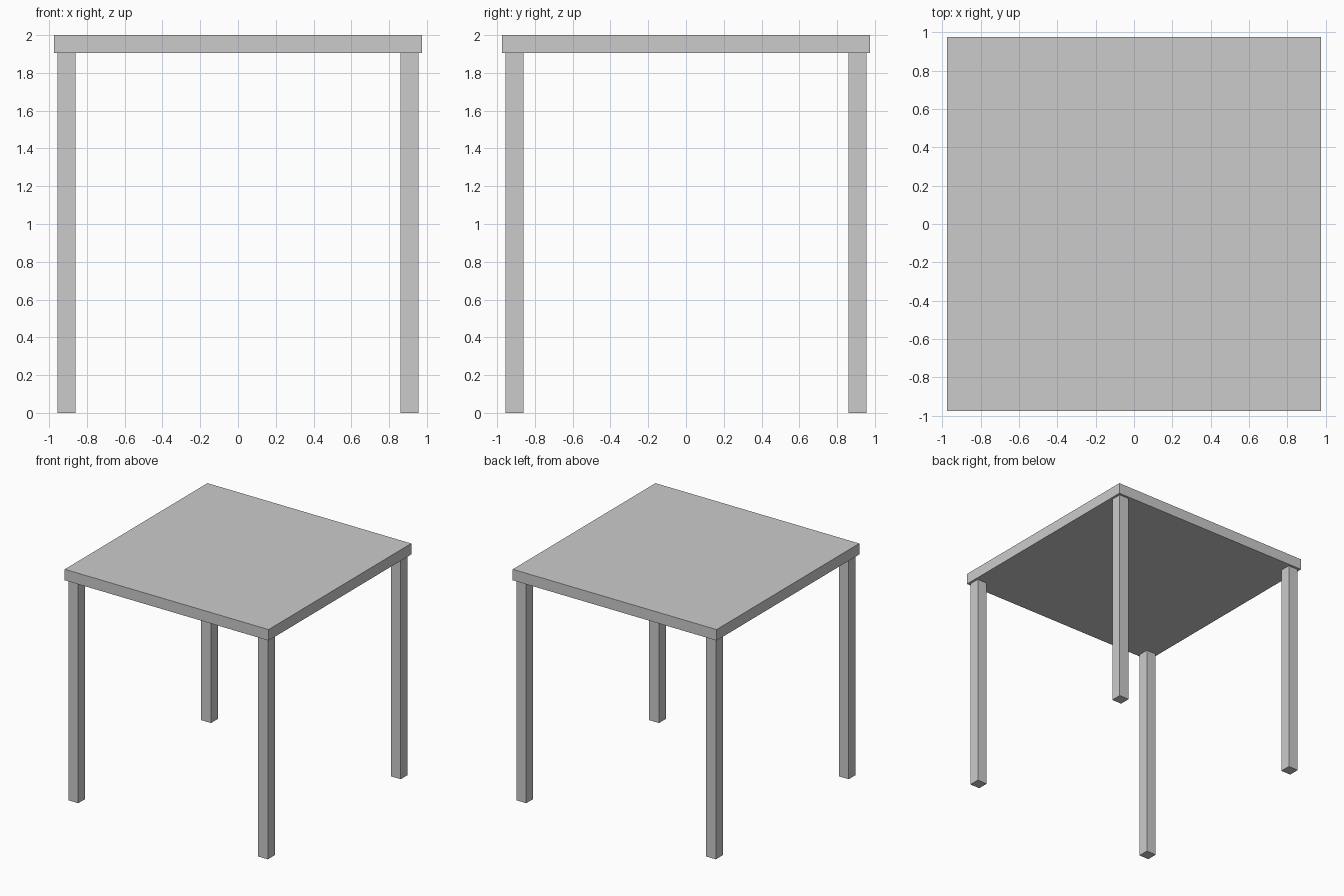
import bpy

if "Cube" in bpy.data.objects:
    bpy.data.objects.remove(bpy.data.objects["Cube"])


def box(name, lo, hi):
    """Axis-aligned box between two corners."""
    centre = [(a + b) / 2 for a, b in zip(lo, hi)]
    bpy.ops.mesh.primitive_cube_add(size=1, location=centre)
    obj = bpy.context.object
    obj.name = name
    obj.scale = [b - a for a, b in zip(lo, hi)]
    bpy.ops.object.transform_apply(location=False, rotation=False, scale=True)
    return obj


TOP_HALF = 0.975     # half width of the square top
TOP_UNDER = 1.905    # height of the underside
LEG_OUT, LEG_IN = 0.955, 0.86

# Square table top
box("table_top", (-TOP_HALF, -TOP_HALF, TOP_UNDER), (TOP_HALF, TOP_HALF, 2.0))

# Four square legs, slightly inset from the corners
mid, half = (LEG_OUT + LEG_IN) / 2, (LEG_OUT - LEG_IN) / 2
for sy, depth in ((-1, "front"), (1, "back")):
    for sx, side in ((-1, "left"), (1, "right")):
        x, y = sx * mid, sy * mid
        box(f"{depth}_{side}_leg", (x - half, y - half, 0), (x + half, y + half, TOP_UNDER))
